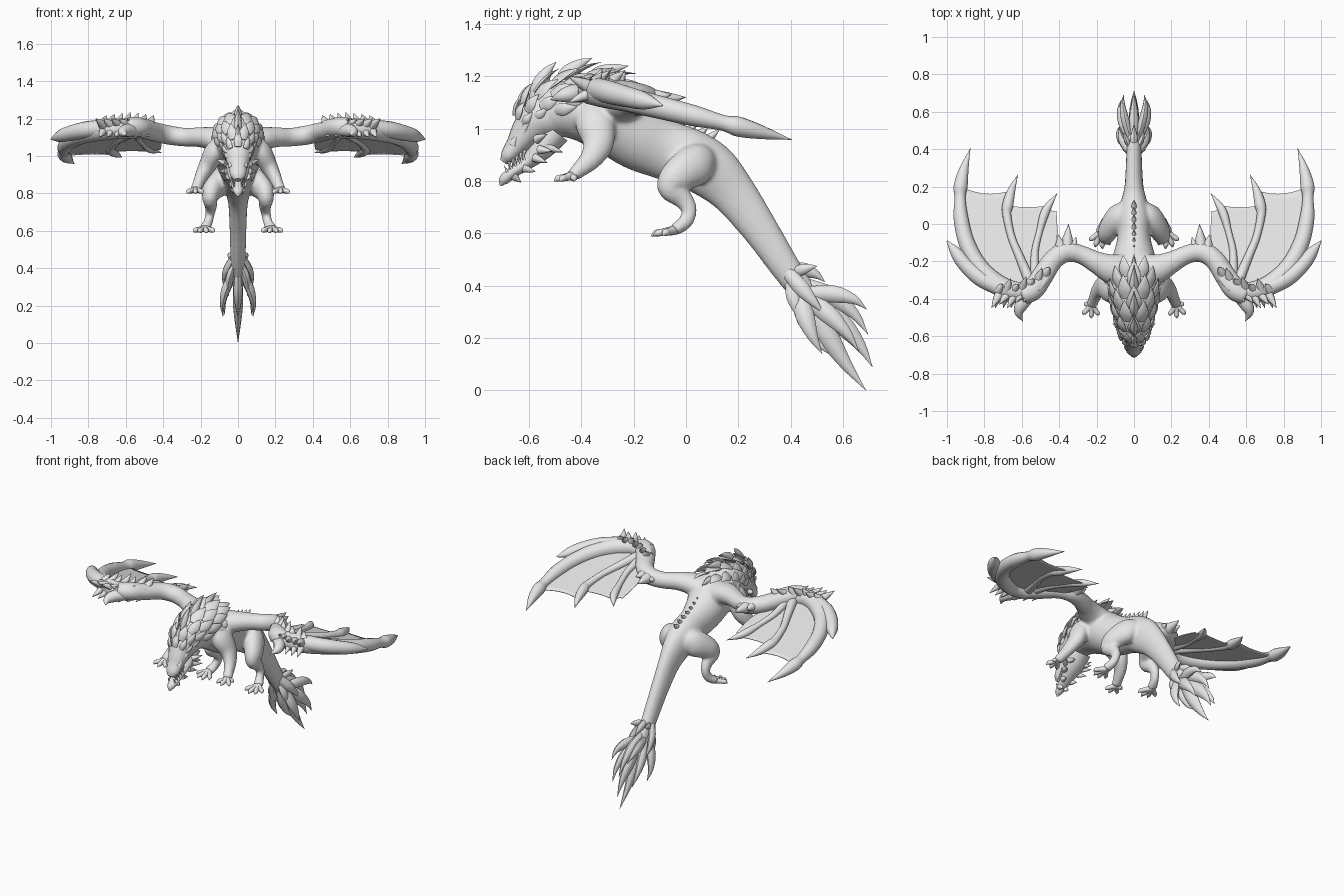
import bpy, bmesh, math
from mathutils import Vector

hide = bpy.data.materials.new("pale_grey_hide")
hide.diffuse_color = (0.8, 0.8, 0.8, 1)
X, Z = Vector((1, 0, 0)), Vector((0, 0, 1))


def spline(pts, n):
    """Catmull-Rom samples through points of any dimension."""
    p = [Vector(q) for q in pts]
    p = [p[0] * 2 - p[1]] + p + [p[-1] * 2 - p[-2]]
    out = []
    for i in range(1, len(p) - 2):
        a, b, c, d = p[i - 1:i + 3]
        for k in range(n):
            t = k / n
            out.append((b * 2 + (c - a) * t + (a * 2 - b * 5 + c * 4 - d) * t * t
                        + (b * 3 - a - c * 3 + d) * t ** 3) * 0.5)
    return out + [p[-2]]


def tube(bm, pts, axis=X, sides=16, n=5, flip=1):
    """Skin a path of (x, y, z, width, height); width lies along axis."""
    path = [Vector((q[0] * flip, *q[1:])) for q in spline([[*q[:4], q[-1]] for q in pts], n)]
    rings, faces = [], []
    for i, q in enumerate(path):
        c = Vector(q[:3])
        t = (Vector(path[min(i + 1, len(path) - 1)][:3]) - Vector(path[max(i - 1, 0)][:3])).normalized()
        u = (axis - t * axis.dot(t)).normalized()
        v = t.cross(u)
        w, h = max(q[3], .0008), max(q[4], .0008)
        rings.append([bm.verts.new(c + u * w * math.cos(a) + v * h * math.sin(a))
                      for a in (2 * math.pi * k / sides for k in range(sides))])
    for r, s in zip(rings, rings[1:]):
        for k in range(sides):
            m = (k + 1) % sides
            bm.faces.new((r[k], r[m], s[m], s[k]))
    bm.faces.new(rings[0][::-1])
    bm.faces.new(rings[-1])


def leaf(bm, base, tip, width, thick, bend=(0, 0, 0), axis=X):
    """Pointed scale, blade or thorn."""
    a, b, k = Vector(base), Vector(tip), Vector(bend)
    tube(bm, [(*a, width * .75, thick * .8), (*(a.lerp(b, .35) + k * .8), width, thick),
              (*(a.lerp(b, .7) + k * .8), width * .55, thick * .55), (*b, 0, 0)], axis, 8, 3)


def thorn(bm, base, tip, r):
    """Slim cone with a slight swelling."""
    a, b = Vector(base), Vector(tip)
    tube(bm, [(*a, r), (*a.lerp(b, .5), r * .6), (*b, 0)], X if abs((b - a).normalized().x) < .8 else Z, 8, 2)


def finish(name, bm, mirror=False, thickness=0, angle=50, fuse=0):
    bmesh.ops.recalc_face_normals(bm, faces=bm.faces[:])
    me = bpy.data.meshes.new(name)
    bm.to_mesh(me)
    bm.free()
    ob = bpy.data.objects.new(name, me)
    bpy.context.collection.objects.link(ob)
    me.materials.append(hide)
    if fuse:
        r = ob.modifiers.new("fuse", 'REMESH')
        r.mode, r.voxel_size, r.use_smooth_shade = 'VOXEL', fuse, True
        s = ob.modifiers.new("soften", 'SMOOTH')
        s.factor, s.iterations = .5, 6
    else:
        bpy.ops.object.select_all(action='DESELECT')
        ob.select_set(True)
        bpy.context.view_layer.objects.active = ob
        bpy.ops.object.shade_smooth_by_angle(angle=math.radians(angle))
    if thickness:
        s = ob.modifiers.new("thickness", 'SOLIDIFY')
        s.thickness, s.offset = thickness, 0
    if mirror:
        ob.modifiers.new("mirror", 'MIRROR')


front_leg = [(.06, -.36, 1.09, .04, .05), (.12, -.35, 1.03, .055, .075), (.162, -.335, .95, .048, .062),
             (.195, -.36, .89, .036, .045), (.215, -.405, .845, .03, .032), (.228, -.435, .82, .03, .024)]
hind_leg = [(.03, .09, .87, .04, .05), (.085, .045, .865, .06, .08), (.135, -.03, .82, .055, .068),
            (.15, -.06, .775, .042, .05), (.145, -.015, .735, .033, .04), (.15, .012, .69, .026, .03),
            (.16, -.002, .645, .025, .028), (.178, -.045, .612, .032, .024)]
arm = [(.03, -.25, 1.07, .07, .09), (.12, -.24, 1.09, .065, .08), (.20, -.205, 1.10, .054, .06),
       (.28, -.165, 1.10, .05, .05), (.36, -.15, 1.11, .052, .055), (.43, -.19, 1.125, .052, .055),
       (.49, -.28, 1.14, .052, .058), (.54, -.35, 1.155, .054, .06), (.60, -.385, 1.155, .05, .05)]

# Trunk, tail, limbs fused into one soft skin
bm = bmesh.new()
tube(bm, [(0, y, z, w, h) for y, z, w, h in [
    (-.56, 1.04, .08, .085), (-.48, 1.07, .105, .105), (-.38, 1.07, .125, .125), (-.28, 1.03, .135, .13),
    (-.18, .965, .115, .125), (-.08, .92, .09, .115), (.02, .885, .09, .112), (.10, .835, .073, .108),
    (.18, .755, .053, .088), (.28, .62, .045, .07), (.38, .47, .041, .057), (.46, .36, .035, .047),
    (.54, .25, .018, .022)]], sides=28)
for s in (1, -1):
    tube(bm, front_leg, X, 18, 5, s)
    tube(bm, hind_leg, X, 18, 5, s)
    tube(bm, arm, Z, 18, 5, s)
finish("body_tail_and_limbs", bm, fuse=.009)

# Toes and claws
for name, (x, y, z), r, toes in [
        ("front_toes", front_leg[-1][:3], .018,
         [(-.04, -.055, -.022), (0, -.07, -.022), (.045, -.05, -.022), (.035, .01, -.022)]),
        ("hind_toes", hind_leg[-1][:3], .019,
         [(-.05, -.07, -.02), (-.01, -.09, -.024), (.03, -.08, -.022), (.06, -.045, -.02)])]:
    bm = bmesh.new()
    for dx, dy, dz in toes:
        tube(bm, [(x, y, z, r), (x + dx * .55, y + dy * .5, z + dz * .3, r * .75),
                  (x + dx * .85, y + dy * .78, z + dz * .5, r * .7), (x + dx, y + dy, z + dz, 0)], X, 10, 4)
    finish(name, bm, True)

# Skull and open lower jaw
bm = bmesh.new()
tube(bm, [(0, y, z, w, h) for y, z, w, h in [
    (-.50, 1.06, .09, .09), (-.56, 1.035, .088, .085), (-.61, .985, .066, .062), (-.648, .935, .05, .042),
    (-.68, .895, .04, .03), (-.697, .872, .018, .014)]], sides=20)
finish("skull", bm)
bm = bmesh.new()
tube(bm, [(0, y, z, w, h) for y, z, w, h in [
    (-.50, .99, .07, .06), (-.55, .925, .062, .045), (-.61, .87, .042, .028), (-.66, .835, .034, .022),
    (-.695, .805, .022, .02), (-.708, .782, .004, .004)]], sides=20)
finish("lower_jaw", bm)

# Teeth, brow horns, cheek and chin thorns
bm = bmesh.new()
for i in range(5):
    f = i / 4
    thorn(bm, (.035 - .015 * f, -.615 - .06 * f, .92 - .045 * f), (.034 - .015 * f, -.625 - .05 * f, .88 - .035 * f), .007)
    thorn(bm, (.035 - .014 * f, -.61 - .07 * f, .87 - .04 * f), (.034 - .014 * f, -.63 - .065 * f, .91 - .05 * f), .006)
finish("teeth", bm, True)
bm = bmesh.new()
for base, tip in [((.05, -.62, .99), (.08, -.59, 1.05)), ((.035, -.66, .94), (.05, -.645, .98)),
                  ((.065, -.57, .96), (.115, -.53, .98)), ((.06, -.56, .92), (.10, -.51, .915)),
                  ((.05, -.58, .89), (.075, -.53, .87)), ((.03, -.62, .85), (.04, -.575, .835)),
                  ((.02, -.66, .82), (.02, -.63, .795)), ((.05, -.53, .93), (.06, -.47, .91))]:
    thorn(bm, base, tip, .018)
finish("face_thorns", bm, True)

# Mane of overlapping scales sweeping back over the neck
bm = bmesh.new()
neck = spline([(-.62, 1.0, .06), (-.56, 1.06, .082), (-.47, 1.085, .108), (-.37, 1.085, .12), (-.29, 1.06, .125)], 6)
for row in range(8):
    i = 1 + row * 3
    y, z, r = neck[i]
    t = (Vector((0, *neck[i + 1][:2])) - Vector((0, *neck[i - 1][:2]))).normalized()
    up = X.cross(t)
    size = .085 + .07 * math.sin(math.pi * row / 7 * .8)
    for deg in ([22, 60, 96] if row % 2 else [0, 41, 78]):
        for s in ((1, -1) if deg else (1,)):
            a = math.radians(deg) * s
            out = up * math.cos(a) + X * math.sin(a)
            side = X * math.cos(a) - up * math.sin(a)
            base = Vector((0, y, z)) + out * r * .93
            length = size * (1 - deg / 260)
            leaf(bm, base, base + (t * .92 + out * .34) * length, length * .27, .01, out * .01, side)
finish("mane_scales", bm)

# Crest and small ridge spines on the back
bm = bmesh.new()
for b, p, w in [((-.62, 1.05), (-.595, 1.17), .025), ((-.575, 1.11), (-.495, 1.255), .032),
                ((-.48, 1.16), (-.36, 1.27), .036), ((-.37, 1.17), (-.22, 1.24), .036),
                ((-.27, 1.13), (-.16, 1.14), .028)]:
    leaf(bm, (0, *b), (0, *p), w * .7, w, (0, -.012, .012))
for i in range(8):
    y = -.18 + .04 * i
    thorn(bm, (0, y - .02, 1.045 - .32 * (y + .18)), (0, y + .03, 1.095 - .34 * (y + .18)), .02)
finish("back_crest", bm)


# Wing fingers, leading spur and webbing
def slope(y):
    return 1.155 - .245 * (y + .4)


outer = [(.54, -.35, .05), (.64, -.36, .054), (.74, -.315, .054), (.83, -.225, .048), (.895, -.10, .044),
         (.925, .03, .04), (.93, .14, .03), (.927, .20, .038), (.91, .29, .026), (.875, .405, 0)]
middle = [(.56, -.30, .03), (.61, -.18, .024), (.655, -.07, .021), (.68, .05, .024), (.675, .10, .03),
          (.655, .18, .021), (.62, .265, 0)]
inner = [(.53, -.27, .026), (.53, -.15, .02), (.505, -.04, .018), (.48, .05, .024), (.455, .10, .019), (.41, .165, 0)]
spur = [(.72, -.34, .045), (.82, -.29, .045), (.90, -.22, .04), (.95, -.155, .032), (1.0, -.09, .003)]
bm = bmesh.new()
for f in (outer, middle, inner, spur):
    tube(bm, [(x, y, slope(y) + (.01 if f is spur else 0), r) for x, y, r in f], Z, 14)
finish("wing_fingers", bm, True)


def edge(pts, s):
    """Point at fraction s along a sampled edge."""
    f = s * (len(pts) - 1)
    i = min(int(f), len(pts) - 2)
    return Vector(pts[i]).lerp(Vector(pts[i + 1]), f - i)


def rail(pts):
    return spline([(x, y, slope(y) - .008) for x, y, *_ in pts], 6)


bm = bmesh.new()
elbow = rail([(.50, -.27), (.45, -.19), (.415, -.10), (.41, -.02), (.415, .07)])
for a, b, dip in [(rail(outer[:8]), rail(middle[:6]), .07), (rail(middle[:5]), rail(inner[:5]), .06),
                  (rail(inner[:5]), elbow, .05)]:
    grid = []
    for i in range(11):
        u = i / 10
        k = 1 - dip * 4 * u * (1 - u)
        grid.append([bm.verts.new(edge(a, j / 14 * k).lerp(edge(b, j / 14 * k), u)) for j in range(15)])
    for r, s in zip(grid, grid[1:]):
        for j in range(14):
            bm.faces.new((r[j], r[j + 1], s[j + 1], s[j]))
finish("wing_membranes", bm, True, .004)

# Thumb claw, elbow spikes and wrist thorns
bm = bmesh.new()
tube(bm, [(.55, -.37, 1.14, .035), (.60, -.43, 1.135, .035), (.615, -.475, 1.125, .024), (.595, -.52, 1.11, 0)], Z, 12)
for base, tip, w in [((.36, -.14, 1.11), (.35, .0, 1.12), .042), ((.39, -.14, 1.12), (.405, -.055, 1.13), .035),
                     ((.33, -.14, 1.11), (.31, -.07, 1.12), .03)]:
    thorn(bm, base, tip, w)
for i in range(7):
    x = .47 + .042 * i
    y = -.29 - .09 * math.sin(min(i / 4, 1) * 1.5)
    thorn(bm, (x, y + .03, 1.175), (x - .02, y + .06 + .03 * (i % 2), 1.235 - .006 * abs(i - 3)), .026)
    thorn(bm, (x, y, 1.165), (x + .04, y - .07 + .02 * (i % 2), 1.20), .026)
    thorn(bm, (x, y, 1.13), (x + .02, y - .07, 1.10), .022)
finish("wing_thorns", bm, True)

# Leaf blades at the end of the tail
bm = bmesh.new()
for b, p, w, h, bend in [((.46, .36), (.687, .001), .028, .042, (-.01, -.01)), ((.50, .33), (.712, .09), .026, .04, (.02, .015)),
                         ((.46, .40), (.695, .215), .026, .036, (.025, .025)), ((.41, .47), (.53, .415), .02, .026, (.01, .01)),
                         ((.42, .36), (.56, .13), .024, .028, (-.02, -.015))]:
    leaf(bm, (0, *b), (0, *p), w, h, (0, *bend))
finish("tail_center_blades", bm)
bm = bmesh.new()
for base, tip, w, bend in [((.02, .46, .37), (.055, .69, .31), .022, (.02, .025, .025)),
                           ((.025, .45, .36), (.07, .66, .15), .024, (.025, .02, .01)),
                           ((.025, .43, .38), (.08, .52, .14), .024, (.025, -.01, -.01)),
                           ((.03, .39, .45), (.07, .53, .29), .02, (.02, 0, 0)),
                           ((.02, .41, .45), (.05, .50, .475), .014, (.01, .004, .004)),
                           ((.025, .40, .41), (.05, .455, .25), .018, (.015, -.01, 0))]:
    leaf(bm, base, tip, w, w * 1.5, bend)
finish("tail_side_blades", bm, True)
